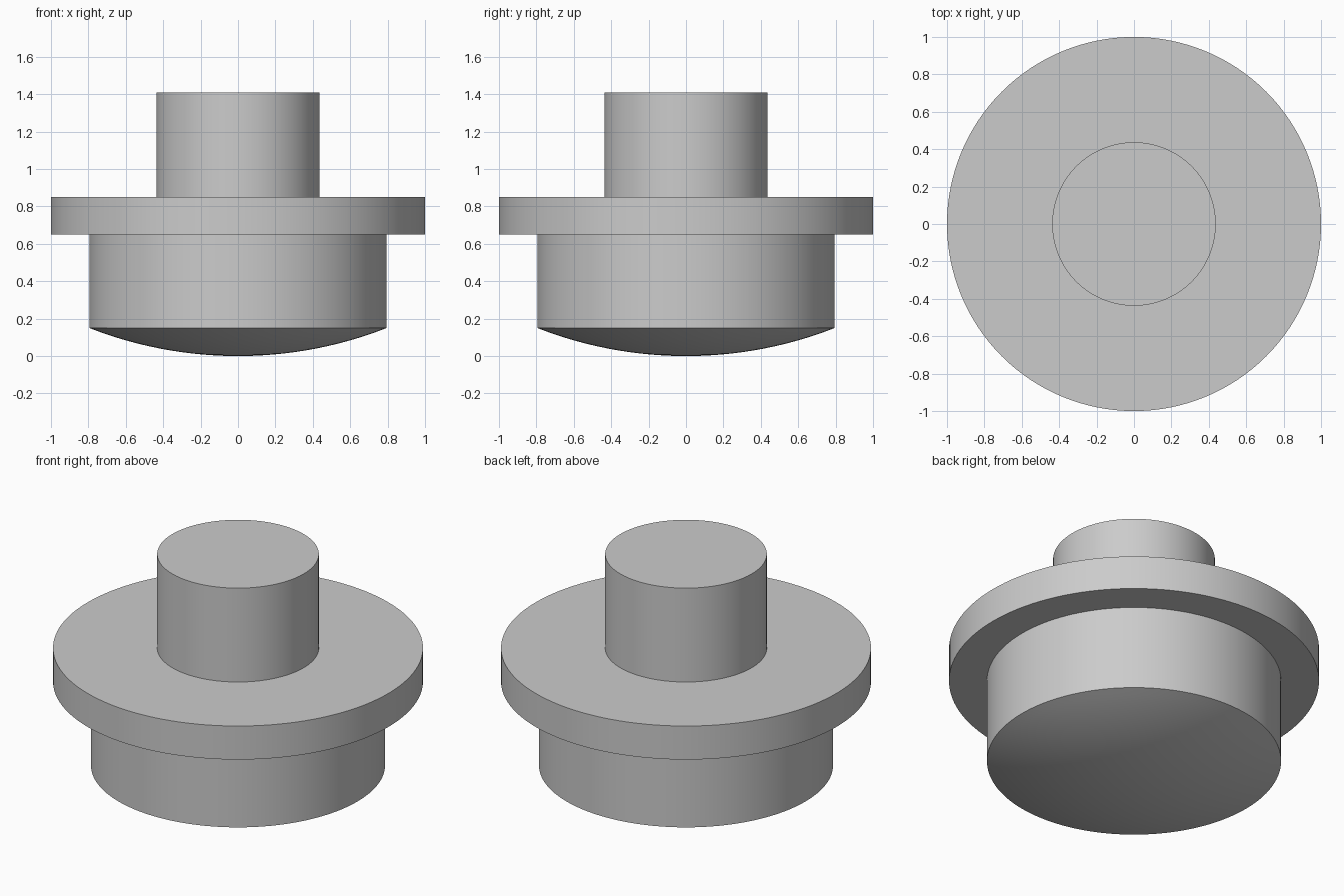
import bpy, bmesh
from math import asin, sin, cos, sqrt, radians, tau

cube = bpy.data.objects.get("Cube")
if cube:
    bpy.data.objects.remove(cube, do_unlink=True)

SEGMENTS = 128
BODY_R, FLANGE_R, STEM_R = 0.795, 1.0, 0.437
DOME_Z, FLANGE_Z, SHOULDER_Z, TOP_Z = 0.15, 0.65, 0.85, 1.41

# Plain grey material
grey = bpy.data.materials.new("plain grey")
grey.use_nodes = True
colour = (0.6, 0.6, 0.6, 1)
grey.diffuse_color = colour
grey.node_tree.nodes["Principled BSDF"].inputs["Base Color"].default_value = colour

# Shallow spherical underside, from the centre to the rim
sphere_r = (BODY_R ** 2 + DOME_Z ** 2) / (2 * DOME_Z)
rim_angle = asin(BODY_R / sphere_r)
STEPS = 16
profile = []
for i in range(STEPS + 1):
    a = rim_angle * i / STEPS
    profile.append((sphere_r * sin(a), sphere_r * (1 - cos(a))))

# Body wall, flange and stem
profile += [(BODY_R, FLANGE_Z), (FLANGE_R, FLANGE_Z), (FLANGE_R, SHOULDER_Z),
            (STEM_R, SHOULDER_Z), (STEM_R, TOP_Z), (0, TOP_Z)]

# Turn the profile into one watertight solid
bm = bmesh.new()
verts = [bm.verts.new((r, 0, z)) for r, z in profile]
edges = [bm.edges.new(pair) for pair in zip(verts, verts[1:])]
bmesh.ops.spin(bm, geom=verts + edges, cent=(0, 0, 0), axis=(0, 0, 1),
               angle=tau, steps=SEGMENTS, use_merge=True)
bmesh.ops.remove_doubles(bm, verts=bm.verts, dist=0.0005)
bmesh.ops.recalc_face_normals(bm, faces=bm.faces)
mesh = bpy.data.meshes.new("flanged_plug")
bm.to_mesh(mesh)
bm.free()
mesh.materials.append(grey)

plug = bpy.data.objects.new("flanged_plug", mesh)
bpy.context.collection.objects.link(plug)

# Smooth walls and dome, crisp steps (the dome rim is a shallow corner too)
bpy.ops.object.select_all(action="DESELECT")
plug.select_set(True)
bpy.context.view_layer.objects.active = plug
bpy.ops.object.shade_smooth_by_angle(angle=radians(30))
